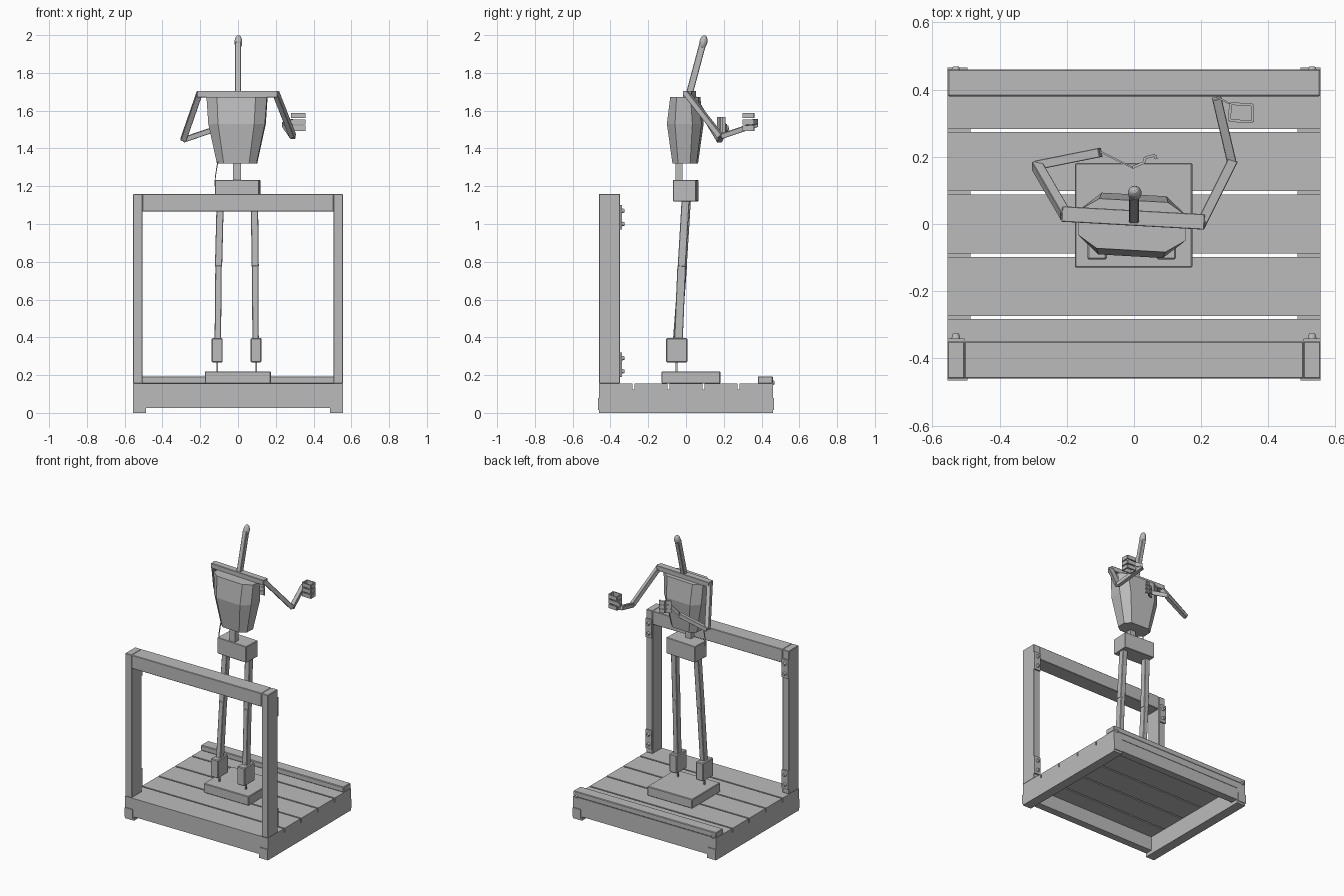
import bpy, bmesh, math
from mathutils import Matrix, Vector

if "Cube" in bpy.data.objects:
    bpy.data.objects.remove(bpy.data.objects["Cube"])

grey = bpy.data.materials.new("plain grey")
grey.diffuse_color = (0.5, 0.5, 0.5, 1)
grey.use_nodes = True
grey.node_tree.nodes["Principled BSDF"].inputs["Base Color"].default_value = grey.diffuse_color
TWIST = math.radians(-3.2)


def finish(name, bm, bevel=0):
    bmesh.ops.recalc_face_normals(bm, faces=bm.faces)
    me = bpy.data.meshes.new(name)
    bm.to_mesh(me)
    bm.free()
    me.materials.append(grey)
    ob = bpy.data.objects.new(name, me)
    bpy.context.collection.objects.link(ob)
    if bevel:
        m = ob.modifiers.new("bevel", 'BEVEL')
        m.width, m.segments = bevel, 1
    return ob


def box(name, x, y, z, bevel=0, twist=0):
    """Box from (min, max) pairs, optionally turned about its own vertical axis."""
    c = Vector([sum(r) / 2 for r in (x, y, z)])
    s = [r[1] - r[0] for r in (x, y, z)]
    bm = bmesh.new()
    bmesh.ops.create_cube(bm, size=1, matrix=Matrix.Translation(c)
                          @ Matrix.Rotation(twist, 4, 'Z') @ Matrix.Diagonal((*s, 1)))
    return finish(name, bm, bevel)


def bar(name, a, b, w, d, bevel=0):
    """Rectangular bar running from a to b."""
    a, b = Vector(a), Vector(b)
    v = b - a
    side = Vector((1, 0, 0)) if abs(v.normalized().z) > 0.8 else Vector((0, 0, 1))
    ax = (side - v * (side.dot(v) / v.dot(v))).normalized()
    ay = v.normalized().cross(ax)
    rot = Matrix((ax, ay, v.normalized())).transposed().to_4x4()
    bm = bmesh.new()
    bmesh.ops.create_cube(bm, size=1, matrix=Matrix.Translation((a + b) / 2)
                          @ rot @ Matrix.Diagonal((w, d, v.length, 1)))
    return finish(name, bm, bevel)


def bolt(name, x, y, z, depth, r=0.013):
    bm = bmesh.new()
    bmesh.ops.create_cone(bm, cap_ends=True, segments=12, radius1=r, radius2=r * 0.7, depth=abs(depth),
                          matrix=Matrix.Translation((x, y + depth / 2, z))
                          @ Matrix.Rotation(math.pi / 2 * (-1 if depth > 0 else 1), 4, 'X'))
    return finish(name, bm)


def mirrored(x0, x1, s):
    return tuple(sorted((x0 * s, x1 * s)))


# Platform: deck boards, rails and cross beams
edges = [-0.46, -0.278, -0.093, 0.093, 0.278, 0.46]
for i in range(5):
    box("deck_board", (-0.555, 0.555), (edges[i] + (0.005 if i else 0), edges[i + 1] - (0.005 if i < 4 else 0)),
        (0.125, 0.155))
for s in (-1, 1):
    box("side_rail", mirrored(0.487, 0.555, s), (-0.46, 0.46), (0, 0.125))
    box("cross_beam", (-0.487, 0.487), mirrored(0.405, 0.457, s), (0.025, 0.11))
    box("cross_beam_cap", (-0.487, 0.487), mirrored(0.405, 0.46, s), (0.11, 0.125))
box("back_ledge", (-0.555, 0.555), (0.38, 0.46), (0.155, 0.193), 0.004)

# Front guard frame, brackets and bolts
box("top_beam", (-0.505, 0.505), (-0.46, -0.35), (1.065, 1.16), 0.003)
for s in (-1, 1):
    box("front_post", mirrored(0.505, 0.555, s), (-0.46, -0.35), (0.155, 1.16), 0.003)
    for z in (1.035, 0.255):
        box("post_bracket", mirrored(0.505, 0.555, s), (-0.35, -0.34), (z - 0.065, z + 0.065))
        for dz in (-0.035, 0.035):
            bolt("bracket_bolt", 0.53 * s, -0.34, z + dz, 0.014)
    for side in (-1, 1):
        box("corner_plate", mirrored(0.495, 0.555, s), mirrored(0.458, 0.466, side), (0.015, 0.078))
    bolt("ledge_bolt", 0.53 * s, 0.46, 0.16, 0.008)

# Pedestal and legs
box("pedestal", (-0.176, 0.174), (-0.13, 0.182), (0.155, 0.22), 0.004)
for name, foot, knee, hip in (
        ("left", (-0.107, -0.047), (-0.103, -0.017), (-0.094, 0.005)),
        ("right", (0.093, -0.04), (0.091, -0.023), (0.087, -0.002))):
    fx = -0.11 if name == "left" else 0.096
    box(name + "_foot_block", (fx - 0.029, fx + 0.029), (-0.106, 0.008), (0.268, 0.396), 0.005)
    box(name + "_foot_peg", (fx - 0.004, fx + 0.004), (-0.055, -0.045), (0.215, 0.27))
    bar(name + "_shin", (*foot, 0.38), (*knee, 0.78), 0.034, 0.045, 0.003)
    bar(name + "_thigh", (*knee, 0.775), (*hip, 1.13), 0.038, 0.042, 0.003)

# Pelvis, spine and side wire
box("pelvis", (-0.119, 0.115), (-0.063, 0.059), (1.12, 1.233), 0.003, TWIST)
box("spine", (-0.026, 0.015), (-0.055, -0.018), (1.22, 1.335))
wire = [(-0.122, -0.04, 1.2), (-0.12, -0.04, 1.25), (-0.107, -0.04, 1.33)]
for a, b in zip(wire, wire[1:]):
    bar("side_wire", a, b, 0.005, 0.005)

# Chest: three faceted eight-sided rings
bm = bmesh.new()
rings = []
for z, w, d in ((1.32, 0.105, 0.064), (1.53, 0.15, 0.092), (1.672, 0.16, 0.074)):
    pts = [(.64, -1), (1, -.5), (1, .5), (.64, 1), (-.64, 1), (-1, .5), (-1, -.5), (-.64, -1)]
    rot = Matrix.Rotation(TWIST, 3, 'Z')
    rings.append([bm.verts.new(rot @ Vector((x * w, y * d, z)) + Vector((-0.005, -0.004, 0))) for x, y in pts])
for lo, hi in zip(rings, rings[1:]):
    for i in range(8):
        j = (i + 1) % 8
        bm.faces.new((lo[i], lo[j], hi[j], hi[i]))
bm.faces.new(rings[0])
bm.faces.new(rings[-1])
finish("chest", bm)

# Shoulder bar, neck rod and head knob
box("shoulder_bar", (-0.215, 0.21), (-0.005, 0.041), (1.671, 1.705), 0.002, TWIST)
bar("neck_rod", (0, 0.018, 1.69), (0, 0.09, 1.96), 0.03, 0.036, 0.003)
bm = bmesh.new()
bmesh.ops.create_uvsphere(bm, u_segments=14, v_segments=8, radius=1, matrix=Matrix.Translation((0.002, 0.092, 1.963))
                          @ Matrix.Rotation(-0.22, 4, 'X') @ Matrix.Diagonal((0.021, 0.021, 0.037, 1)))
finish("head_knob", bm)

# Arms
for name, shoulder, elbow, wrist in (
        ("left", (-0.203, 0.025, 1.695), (-0.29, 0.175, 1.445), (-0.10, 0.213, 1.51)),
        ("right", (0.2, 0.0, 1.695), (0.291, 0.183, 1.463), (0.246, 0.375, 1.528))):
    bar(name + "_upper_arm", shoulder, elbow, 0.03, 0.03, 0.002)
    bar(name + "_forearm", elbow, wrist, 0.028, 0.028, 0.002)

# Hands: flat palms, right fingers curled into square loops, left fingers half open
bar("right_palm", (0.246, 0.378, 1.54), (0.29, 0.355, 1.54), 0.03, 0.005)
bar("left_palm", (-0.10, 0.215, 1.515), (-0.005, 0.168, 1.522), 0.03, 0.005)
loop = [(0.287, 0.358), (0.284, 0.308), (0.353, 0.304), (0.352, 0.355), (0.287, 0.358)]
curl = [(-0.005, 0.168), (0.03, 0.183), (0.033, 0.197), (0.063, 0.205), (0.066, 0.193)]
for i in range(3):
    for name, path, z in (("right_finger", loop, 1.507 + i * 0.034), ("left_finger", curl, 1.494 + i * 0.029)):
        for a, b in zip(path, path[1:]):
            bar(name, (*a, z), (*b, z), 0.027, 0.008)
